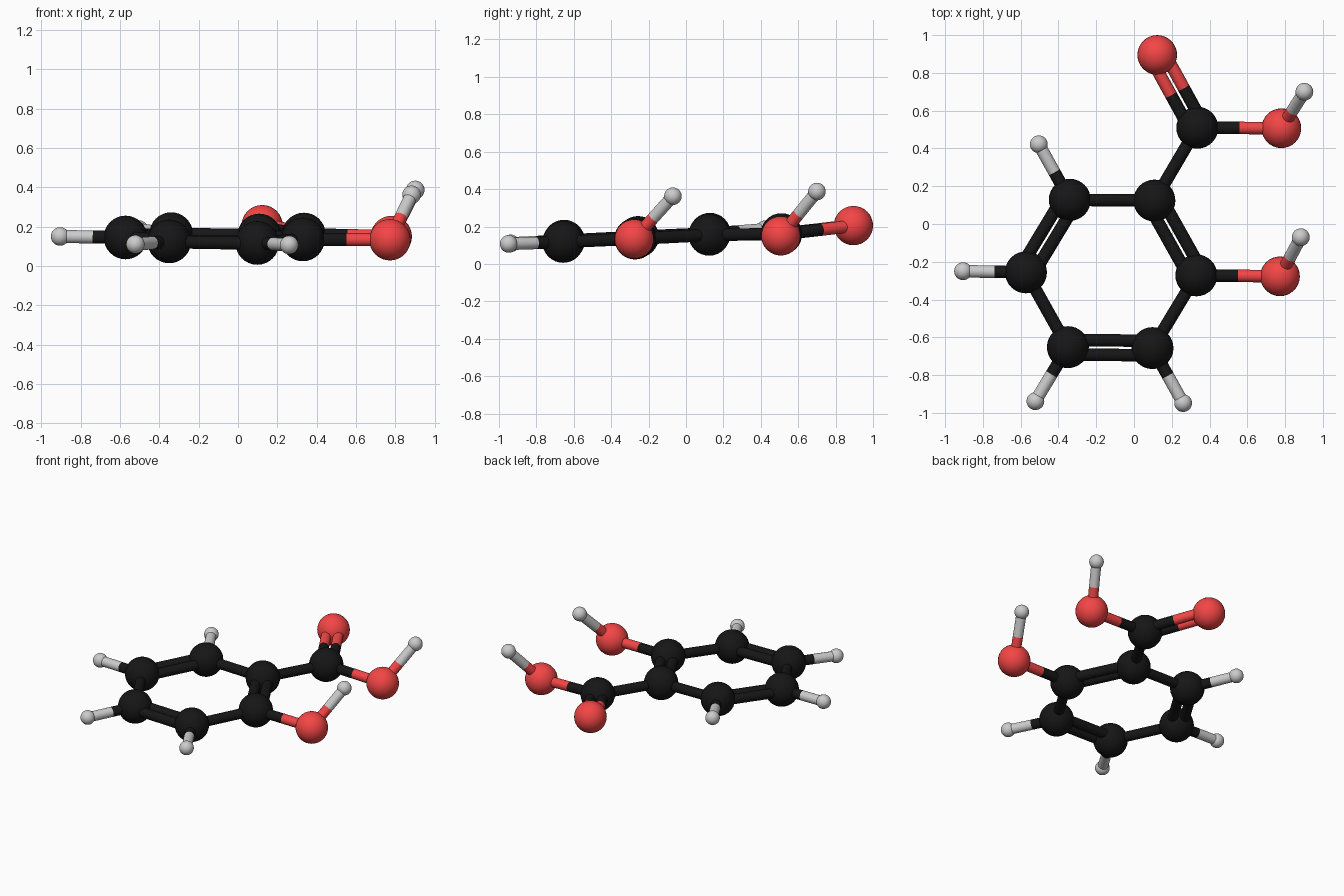
import bpy
from mathutils import Vector

if "Cube" in bpy.data.objects:
    bpy.data.objects.remove(bpy.data.objects["Cube"])


def material(name, rgb):
    m = bpy.data.materials.new(name)
    m.diffuse_color = (*rgb, 1)
    m.use_nodes = True
    m.node_tree.nodes["Principled BSDF"].inputs["Base Color"].default_value = m.diffuse_color
    return m


MATS = {"C": material("black", (0.008, 0.008, 0.008)),
        "O": material("red", (0.9, 0.06, 0.06)), "H": None}
RADIUS = {"C": 0.111, "O": 0.105, "H": 0.047}
NAMES = {"C": "carbon", "O": "oxygen", "H": "hydrogen"}

# Atom centres: six ring carbons, then side groups, then ring hydrogens
ATOMS = {
    "C1": (0.108, 0.124, 0.155), "C2": (0.33, -0.272, 0.135),
    "C3": (0.098, -0.657, 0.117), "C4": (-0.35, -0.652, 0.125),
    "C5": (-0.572, -0.256, 0.145), "C6": (-0.34, 0.128, 0.162),
    "C7": (0.335, 0.51, 0.16), "O1": (0.123, 0.895, 0.205),
    "O2": (0.78, 0.507, 0.15), "O3": (0.773, -0.277, 0.133),
    "H2": (0.902, 0.70, 0.387), "H3": (0.883, -0.07, 0.362),
    "H4": (-0.522, -0.938, 0.11), "H5": (-0.905, -0.25, 0.15),
    "H6": (-0.504, 0.422, 0.185), "H7": (0.26, -0.948, 0.107),
}
SINGLE = ["C1 C6", "C5 C4", "C3 C2", "C1 C7", "C7 O2", "C2 O3", "O2 H2",
          "O3 H3", "C4 H4", "C5 H5", "C6 H6", "C3 H7"]
DOUBLE = ["C1 C2", "C3 C4", "C5 C6", "C7 O1"]
BOND_R, BOND_GAP = 0.033, 0.0385


def finish(name, mat):
    ob = bpy.context.object
    ob.name = name
    if mat:
        ob.data.materials.append(mat)
    bpy.ops.object.shade_smooth_by_angle()


def rod(a, b, name, mat):
    d = b - a
    bpy.ops.mesh.primitive_cylinder_add(vertices=24, radius=BOND_R, depth=d.length,
                                        location=(a + b) / 2)
    bpy.context.object.rotation_euler = d.to_track_quat('Z', 'Y').to_euler()
    finish(name, mat)


def bond(pair, offset=0.0):
    # Each half takes the colour of the atom it touches
    p, q = pair.split()
    a, b = Vector(ATOMS[p]), Vector(ATOMS[q])
    side = (b - a).cross(Vector((0.02, -0.06, 1))).normalized() * offset
    a, b = a + side, b + side
    mid = (a + b) / 2
    if p[0] == q[0]:
        rod(a, b, "ring_bond", MATS[p[0]])
    else:
        rod(a, mid, NAMES[p[0]] + "_half_bond", MATS[p[0]])
        rod(mid, b, NAMES[q[0]] + "_half_bond", MATS[q[0]])


# Atoms
for key, pos in ATOMS.items():
    e = key[0]
    bpy.ops.mesh.primitive_uv_sphere_add(segments=32, ring_count=16,
                                         radius=RADIUS[e], location=pos)
    finish(NAMES[e] + "_atom_" + key[1], MATS[e])

# Bonds
for pair in SINGLE:
    bond(pair)
for pair in DOUBLE:
    for s in (-1, 1):
        bond(pair, s * BOND_GAP)
